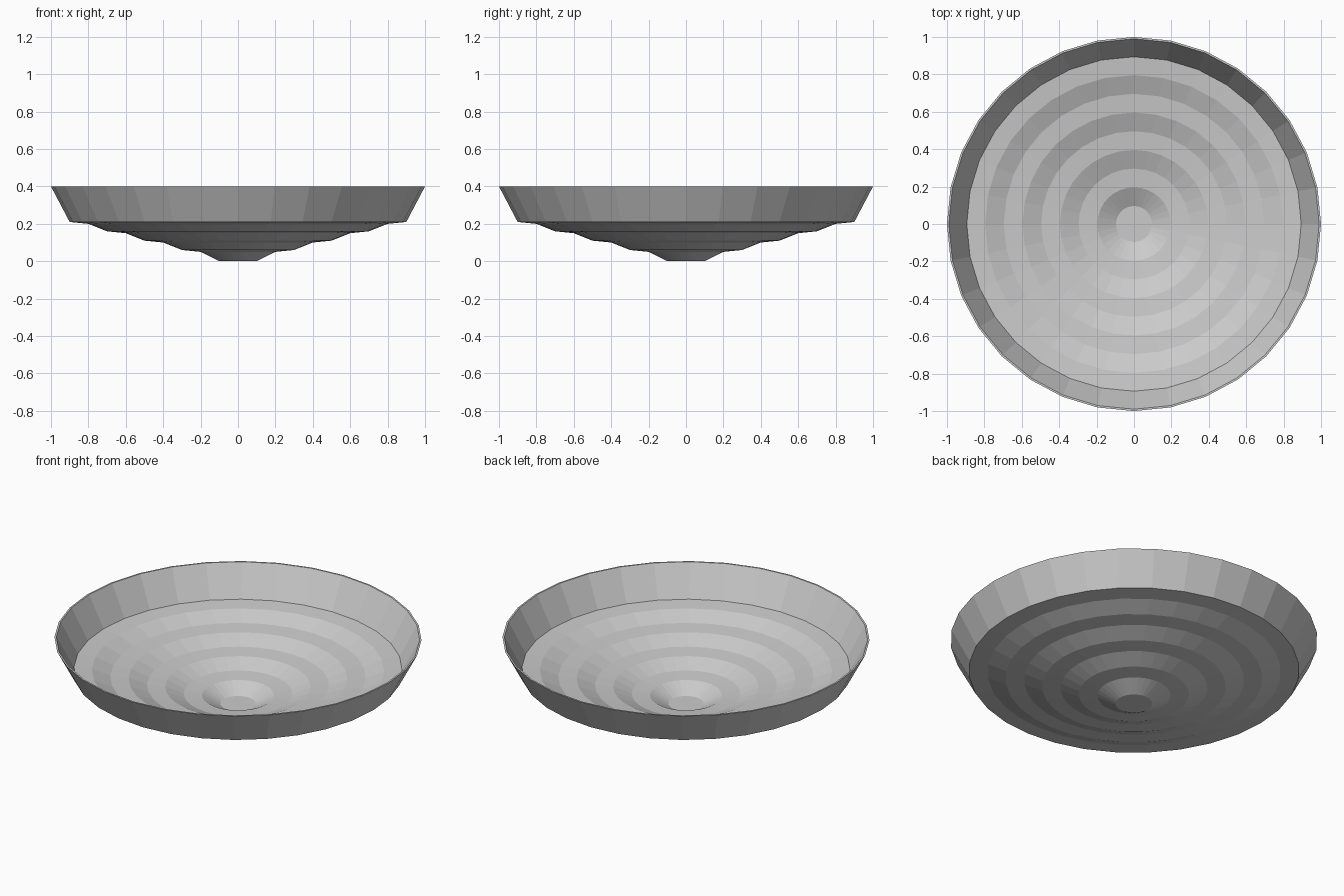
import bpy, bmesh
from math import cos, sin, pi

if "Cube" in bpy.data.objects:
    bpy.data.objects.remove(bpy.data.objects["Cube"])

SIDES, WALL = 32, 0.01

# Outer profile: repeating sloped and nearly flat terraces, then a tall rim
outer = [(0.1, 0.0)]
for i in range(1, 5):
    outer += [(0.2 * i, 0.05 * i), (0.2 * i + 0.1, 0.05 * i + 0.01)]
outer.append((1.0, 0.4))

# Inner profile: same shape, one wall thickness in
inner = [(r - 0.004, z + WALL) for r, z in outer[:-2]]
inner += [(0.894, 0.22), (0.99, 0.4)]
profile = outer + inner[::-1]

# Lathe the closed wall profile and cap the centre above and below
bm = bmesh.new()
rings = [[bm.verts.new((r * cos(2 * pi * k / SIDES), r * sin(2 * pi * k / SIDES), z))
          for k in range(SIDES)] for r, z in profile]
for a, b in zip(rings, rings[1:]):
    for k in range(SIDES):
        n = (k + 1) % SIDES
        bm.faces.new((a[k], a[n], b[n], b[k]))
bm.faces.new(rings[0][::-1])
bm.faces.new(rings[-1])
bmesh.ops.recalc_face_normals(bm, faces=bm.faces)

mesh = bpy.data.meshes.new("terraced_dish")
bm.to_mesh(mesh)
bm.free()
dish = bpy.data.objects.new("terraced_dish", mesh)
bpy.context.collection.objects.link(dish)
